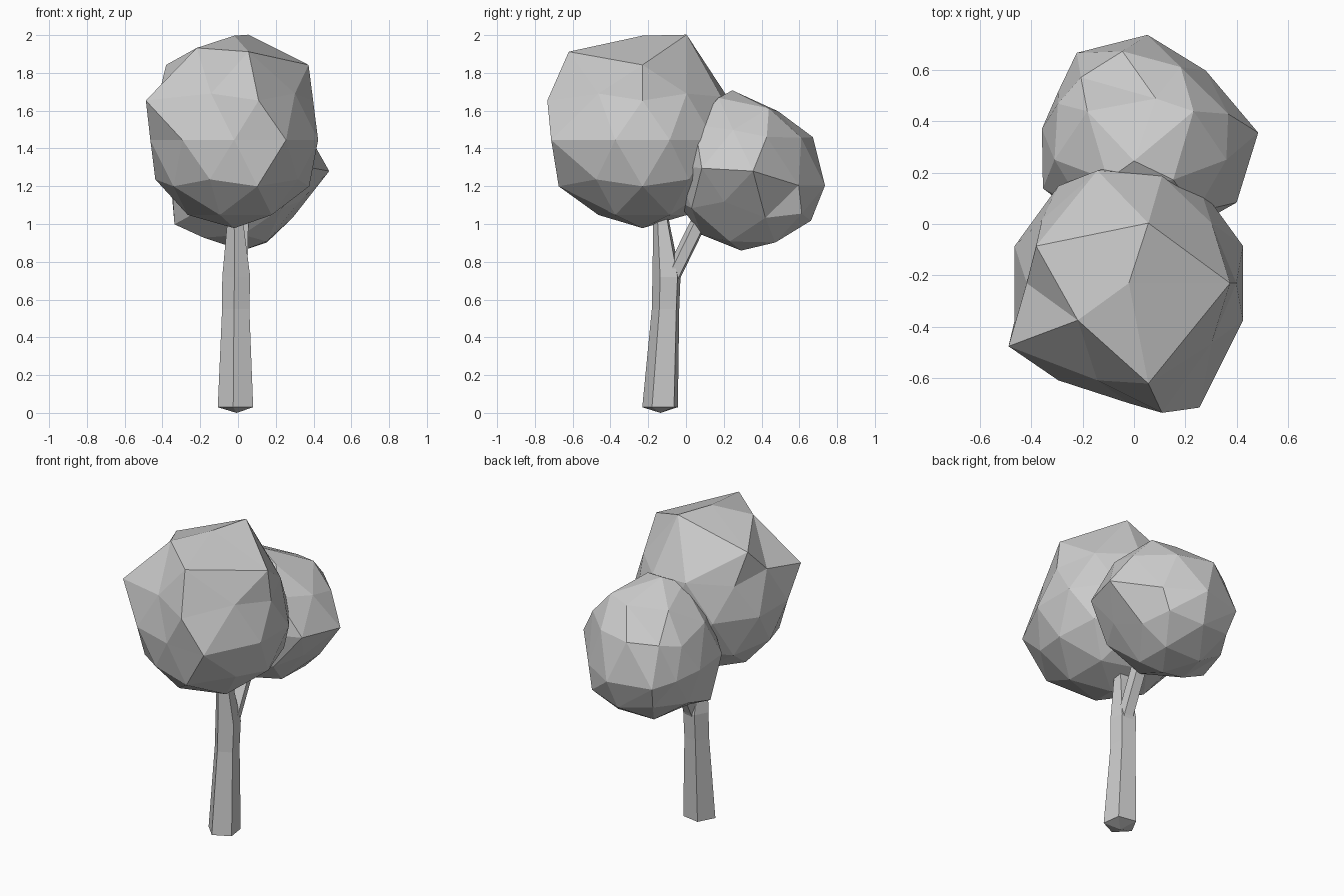
import bpy, bmesh, math
from mathutils import Vector, Matrix

if "Cube" in bpy.data.objects:
    bpy.data.objects.remove(bpy.data.objects["Cube"])


def make_object(name, bm):
    bmesh.ops.recalc_face_normals(bm, faces=bm.faces)
    mesh = bpy.data.meshes.new(name)
    bm.to_mesh(mesh)
    bm.free()
    obj = bpy.data.objects.new(name, mesh)
    bpy.context.collection.objects.link(obj)
    return obj


def ico_point(ring, azimuth):
    """Unit direction of a subdivided-icosahedron vertex by ring height and angle."""
    a, r = math.radians(azimuth), math.sqrt(1 - ring * ring)
    return Vector((r * math.cos(a), r * math.sin(a), ring))


# Ring heights of an icosphere
POLE, CAP, MID, UPPER, EQUATOR = 1, 0.851, 0.526, 0.447, 0


def foliage(name, center, radius, tilt, turn, pulls):
    """Icosphere with single vertices (ring, azimuth) pulled by an offset."""
    bm = bmesh.new()
    tilt_m = Matrix.Rotation(math.radians(tilt), 4, 'X')
    place = Matrix.Translation(center) @ tilt_m
    bmesh.ops.create_icosphere(bm, subdivisions=2, radius=radius,
                               matrix=place @ Matrix.Rotation(math.radians(turn), 4, 'Z'))
    moves = []
    for ring, azimuth, *offset in pulls:
        p = place @ (ico_point(ring, azimuth) * radius)
        moves.append((min(bm.verts, key=lambda v: (v.co - p).length), Vector(offset)))
    for v, offset in moves:
        v.co += offset
    return make_object(name, bm)


def limb(name, stations, sides=5, phase=-100, tip=None):
    """Faceted tube through (x, y, z, radius) stations, optional pointed base."""
    bm = bmesh.new()
    rings = []
    for x, y, z, r in stations:
        ring = []
        for i in range(sides):
            a = math.radians(phase + 360 * i / sides)
            ring.append(bm.verts.new((x + r * math.cos(a), y + r * math.sin(a), z)))
        rings.append(ring)
    for a, b in zip(rings, rings[1:]):
        for i in range(sides):
            j = (i + 1) % sides
            bm.faces.new((a[i], a[j], b[j], b[i]))
    bm.faces.new(rings[-1])
    if tip:
        t = bm.verts.new(tip)
        for i in range(sides):
            bm.faces.new((rings[0][i], t, rings[0][(i + 1) % sides]))
    else:
        bm.faces.new(rings[0])
    return make_object(name, bm)


# Trunk with a shallow pointed base
limb("trunk", [(-0.008, -0.133, 0.03, 0.1), (-0.008, -0.105, 0.55, 0.077),
               (-0.005, -0.1, 0.72, 0.079), (-0.012, -0.128, 1.0, 0.046),
               (-0.015, -0.145, 1.15, 0.04)], tip=(-0.008, -0.135, 0))

# Side branch carrying the smaller crown
limb("branch", [(0.0, -0.095, 0.66, 0.05), (0.005, -0.072, 0.72, 0.05),
                (0.01, 0.045, 0.96, 0.05), (0.02, 0.12, 1.12, 0.045)])

# Large front crown
foliage("large_crown", (-0.02, -0.23, 1.445), 0.467, 0, 0, [
    (POLE, 0, 0, 0, 0.085),
    (CAP, 0, 0.148, 0, 0),
    (CAP, 72, 0, 0, 0.16),
    (CAP, 144, -0.162, 0, 0),
    (CAP, -144, 0, 0, 0.09),
    (CAP, -72, 0, -0.157, 0.07),
    (UPPER, -72, 0, -0.107, 0),
    (UPPER, -144, -0.13, 0, 0),
    (MID, 108, 0, 0.06, 0),
    (UPPER, 72, 0, 0.02, 0.02),
    (EQUATOR, -54, 0, -0.106, 0),
    (-MID, -72, 0, -0.066, 0),
])

# Small rear crown, turned and tilted backwards
foliage("small_crown", (0.025, 0.335, 1.27), 0.413, -6, 18, [
    (POLE, 0, -0.025, -0.133, 0.027),
    (CAP, 306, 0, -0.025, 0.03),
    (CAP, 234, 0, -0.025, 0.03),
    (CAP, 90, 0.06, -0.1, 0),
    (MID, 270, 0, 0.02, 0.015),
    (MID, 54, -0.05, -0.03, 0),
    (MID, 126, -0.025, -0.07, -0.015),
    (UPPER, 90, -0.07, -0.05, 0.045),
    (UPPER, 18, -0.01, -0.04, 0.02),
    (UPPER, 306, 0, -0.01, 0.04),
    (UPPER, 162, 0.03, 0, -0.02),
    (EQUATOR, 0, 0.045, 0.02, 0.01),
    (EQUATOR, -36, 0.04, -0.01, 0),
    (EQUATOR, 36, -0.08, 0.02, -0.04),
    (EQUATOR, 72, -0.1, 0.01, -0.025),
    (EQUATOR, 108, -0.12, -0.06, -0.03),
    (EQUATOR, 144, 0.015, -0.06, -0.03),
    (EQUATOR, 180, 0.03, 0.035, -0.02),
    (EQUATOR, 216, -0.045, 0.045, -0.03),
    (-UPPER, 198, -0.01, 0.03, -0.1),
    (-UPPER, 342, -0.05, 0, 0.02),
    (-MID, 18, -0.07, 0, -0.01),
    (-CAP, 342, -0.08, 0, -0.02),
])
